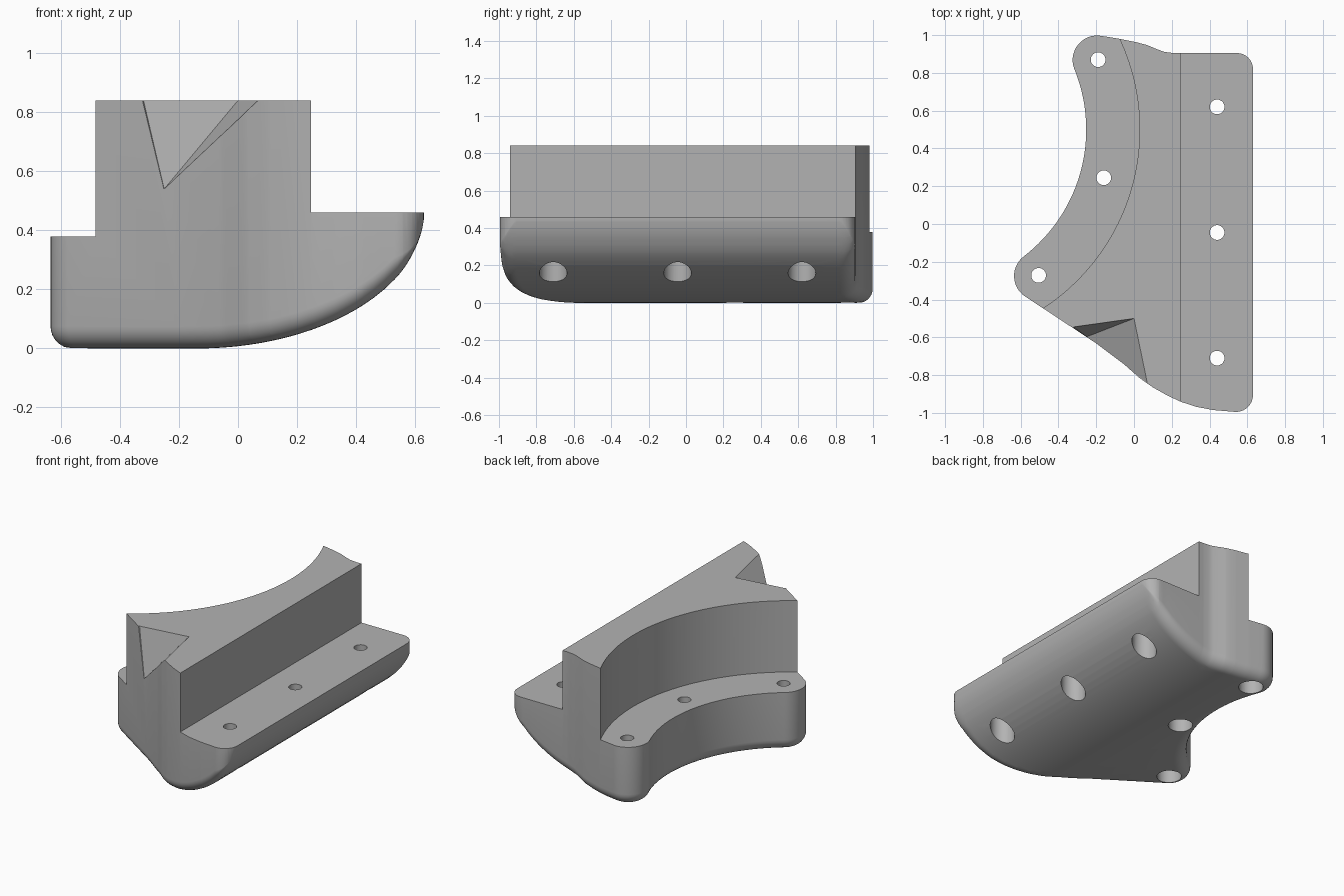
import bpy, bmesh, math
from mathutils import Vector

if "Cube" in bpy.data.objects:
    bpy.data.objects.remove(bpy.data.objects["Cube"], do_unlink=True)

TOP, RIGHT_LEDGE, LEFT_LEDGE = 0.84, 0.46, 0.38
FILLET = 0.075
ARC_X, ARC_Y = -1.10, 0.50          # shared centre of both curved walls

grey = bpy.data.materials.new("plain_grey")
grey.use_nodes = True
colour = (0.45, 0.45, 0.45, 1)
grey.diffuse_color = colour
grey.node_tree.nodes["Principled BSDF"].inputs["Base Color"].default_value = colour


def arc(cx, cy, r, start, end, n):
    angles = [math.radians(start + (end - start) * i / n) for i in range(n + 1)]
    return [Vector((cx + r * math.cos(a), cy + r * math.sin(a))) for a in angles]


def make_object(name, bm):
    bmesh.ops.recalc_face_normals(bm, faces=bm.faces)
    mesh = bpy.data.meshes.new(name)
    bm.to_mesh(mesh)
    bm.free()
    mesh.materials.append(grey)
    obj = bpy.data.objects.new(name, mesh)
    bpy.context.collection.objects.link(obj)
    return obj


def cylinder(x, y, r, z0, z1, n):
    bm = bmesh.new()
    geo = bmesh.ops.create_cone(bm, cap_ends=True, segments=n, radius1=r, radius2=r, depth=z1 - z0)
    bmesh.ops.translate(bm, verts=geo["verts"], vec=(x, y, (z0 + z1) / 2))
    return make_object("cutter", bm)


def hull(points):
    bm = bmesh.new()
    for p in points:
        bm.verts.new(p)
    out = bmesh.ops.convex_hull(bm, input=bm.verts)
    loose = [v for v in bm.verts if not v.link_faces]
    bmesh.ops.delete(bm, geom=loose, context="VERTS")
    return make_object("cutter", bm)


def cut(target, cutter):
    cutter.hide_render = True
    mod = target.modifiers.new("cut", "BOOLEAN")
    mod.operation = "DIFFERENCE"
    mod.solver = "EXACT"
    mod.object = cutter
    bpy.context.view_layer.objects.active = target
    bpy.ops.object.modifier_apply(modifier=mod.name)
    bpy.data.objects.remove(cutter, do_unlink=True)


def belly(x):
    # Curved underside, flat on the left and rising to the right ledge
    u = min(max((x + 0.14) / 0.77, 0), 1)
    return RIGHT_LEDGE * (1 - math.sqrt(1 - u * u))


# Plan outline, clockwise from the front right corner
outline = arc(0.54, -0.905, 0.09, 0, -90, 8)
outline += [Vector(p) for p in ((0.42, -0.985), (0.33, -0.968), (0.25, -0.942), (0.18, -0.91),
                                (0.1, -0.865), (0.03, -0.816), (-0.05, -0.745), (-0.2, -0.632))]
outline += arc(-0.505, -0.275, 0.13, 236, 127.5, 14)
outline += arc(ARC_X, ARC_Y, 0.847, -52, 21.6, 36)
outline += arc(-0.195, 0.868, 0.13, 202, 78, 14)
outline += [Vector(p) for p in ((-0.08, 0.981), (0.01, 0.963), (0.07, 0.947), (0.12, 0.926),
                                (0.16, 0.911), (0.21, 0.905))]
outline += arc(0.545, 0.82, 0.085, 90, 0, 8)

count = len(outline)
inward = []
for i, p in enumerate(outline):
    a = (p - outline[i - 1]).normalized()
    b = (outline[(i + 1) % count] - p).normalized()
    t = (a + b).normalized()
    inward.append(Vector((t.y, -t.x)))

# Body: top rim, wall, then rounded rings that turn into the underside
levels = [(0, TOP)]
for k in range(9):
    a = math.radians(90 * k / 8)
    levels.append((FILLET * (1 - math.cos(a)), FILLET * (1 - math.sin(a))))
bm = bmesh.new()
rings = [[bm.verts.new((*(p + n * inset), z)) for p, n in zip(outline, inward)] for inset, z in levels]
for r0, r1 in zip(rings, rings[1:]):
    for i in range(count):
        j = (i + 1) % count
        bm.faces.new((r0[i], r0[j], r1[j], r1[i]))
caps = [bm.faces.new(rings[0]), bm.faces.new(rings[-1])]
bmesh.ops.triangulate(bm, faces=caps)

# Slice across x so that the underside can bend
slices = [-0.1 + 0.035 * i for i in range(19)] + [0.56, 0.585, 0.605]
for x in slices:
    bmesh.ops.bisect_plane(bm, geom=bm.verts[:] + bm.edges[:] + bm.faces[:], dist=1e-4,
                           plane_co=(x, 0, 0), plane_no=(1, 0, 0))
for v in bm.verts:
    if v.co.z < TOP - 0.01:
        fade = min(max((0.63 - v.co.x) / 0.1, 0), 1)
        v.co.z = min(belly(v.co.x) + v.co.z * fade, 0.44)
bmesh.ops.triangulate(bm, faces=bm.faces[:])
body = make_object("bracket_body", bm)

# Right ledge
cut(body, hull([(x, y, z) for x in (0.247, 1) for y in (-1.2, 1.2) for z in (RIGHT_LEDGE, 1.2)]))
# Curved left ledge
cut(body, cylinder(ARC_X, ARC_Y, 1.13, LEFT_LEDGE, 1.2, 192))

# Slanted notch in the front wall
notch = [Vector(p) for p in ((-0.32, -0.545, TOP), (0.0, -0.5, TOP),
                             (0.07, -0.84, TOP), (-0.25, -0.597, 0.54))]
out = Vector((-0.56, -0.83, 0)) * 0.08
up = Vector((0, 0, 0.03))
cut(body, hull(notch + [p + out for p in (notch[0], notch[2], notch[3])]
               + [p + up for p in notch[:3]]
               + [p + up + out for p in (notch[0], notch[2])]))

# Screw holes with wider recesses from below
holes = [(0.44, y, 0.32) for y in (0.62, -0.045, -0.71)]
holes += [(-0.19, 0.87, 0.2), (-0.16, 0.245, 0.2), (-0.505, -0.272, 0.2)]
for x, y, recess in holes:
    cut(body, cylinder(x, y, 0.039, -0.3, 0.7, 32))
    cut(body, cylinder(x, y, 0.074, -0.3, recess, 40))

bpy.ops.object.select_all(action="DESELECT")
body.select_set(True)
bpy.context.view_layer.objects.active = body
bpy.ops.object.shade_smooth_by_angle(angle=math.radians(30))
